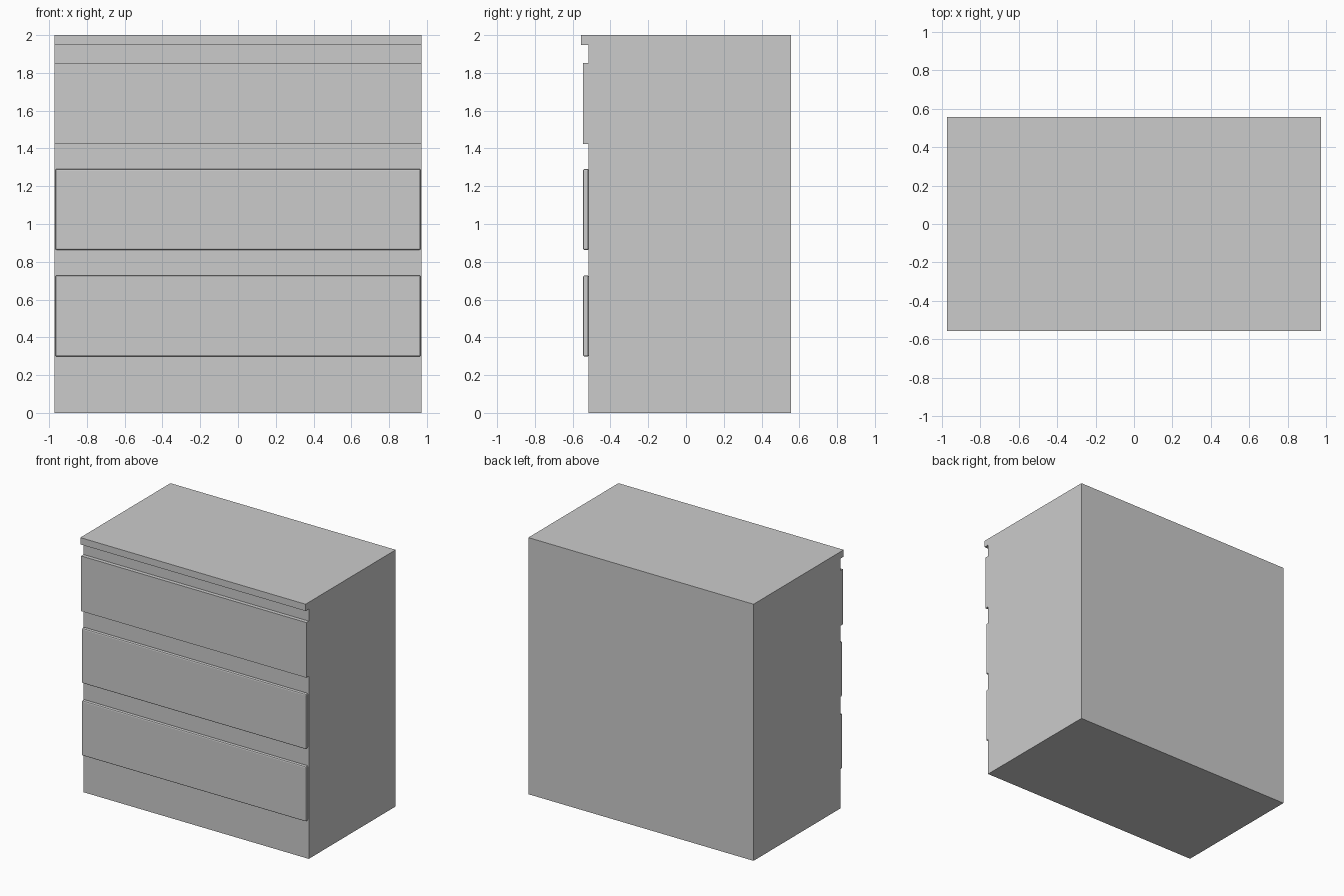
import bpy, bmesh

if "Cube" in bpy.data.objects:
    bpy.data.objects.remove(bpy.data.objects["Cube"])

HALF_W = 0.971
BACK, BODY_FRONT, DRAWER_FRONT, TOP_FRONT = 0.555, -0.515, -0.545, -0.555


def extrude_profile(name, profile, half_width):
    """Extrude a closed (y, z) profile along x."""
    bm = bmesh.new()
    face = bm.faces.new([bm.verts.new((-half_width, y, z)) for y, z in profile])
    ext = bmesh.ops.extrude_face_region(bm, geom=[face])
    verts = [v for v in ext["geom"] if isinstance(v, bmesh.types.BMVert)]
    bmesh.ops.translate(bm, verts=verts, vec=(2 * half_width, 0, 0))
    bmesh.ops.recalc_face_normals(bm, faces=bm.faces)
    mesh = bpy.data.meshes.new(name)
    bm.to_mesh(mesh)
    bm.free()
    obj = bpy.data.objects.new(name, mesh)
    bpy.context.collection.objects.link(obj)
    return obj


# Cabinet: side profile with overhanging top and fixed upper drawer front
extrude_profile("cabinet_body", [
    (BACK, 0), (BACK, 2.0), (TOP_FRONT, 2.0), (TOP_FRONT, 1.947),
    (BODY_FRONT, 1.947), (BODY_FRONT, 1.853), (DRAWER_FRONT, 1.853),
    (DRAWER_FRONT, 1.423), (BODY_FRONT, 1.423), (BODY_FRONT, 0)], HALF_W)

# Two lower drawer fronts with softened edges
for name, z0, z1 in (("middle_drawer_front", 0.862, 1.292),
                     ("bottom_drawer_front", 0.298, 0.728)):
    drawer = extrude_profile(name, [
        (BODY_FRONT, z0), (BODY_FRONT, z1),
        (DRAWER_FRONT, z1), (DRAWER_FRONT, z0)], 0.967)
    bevel = drawer.modifiers.new("soft_edges", 'BEVEL')
    bevel.width = 0.009
    bevel.segments = 2
